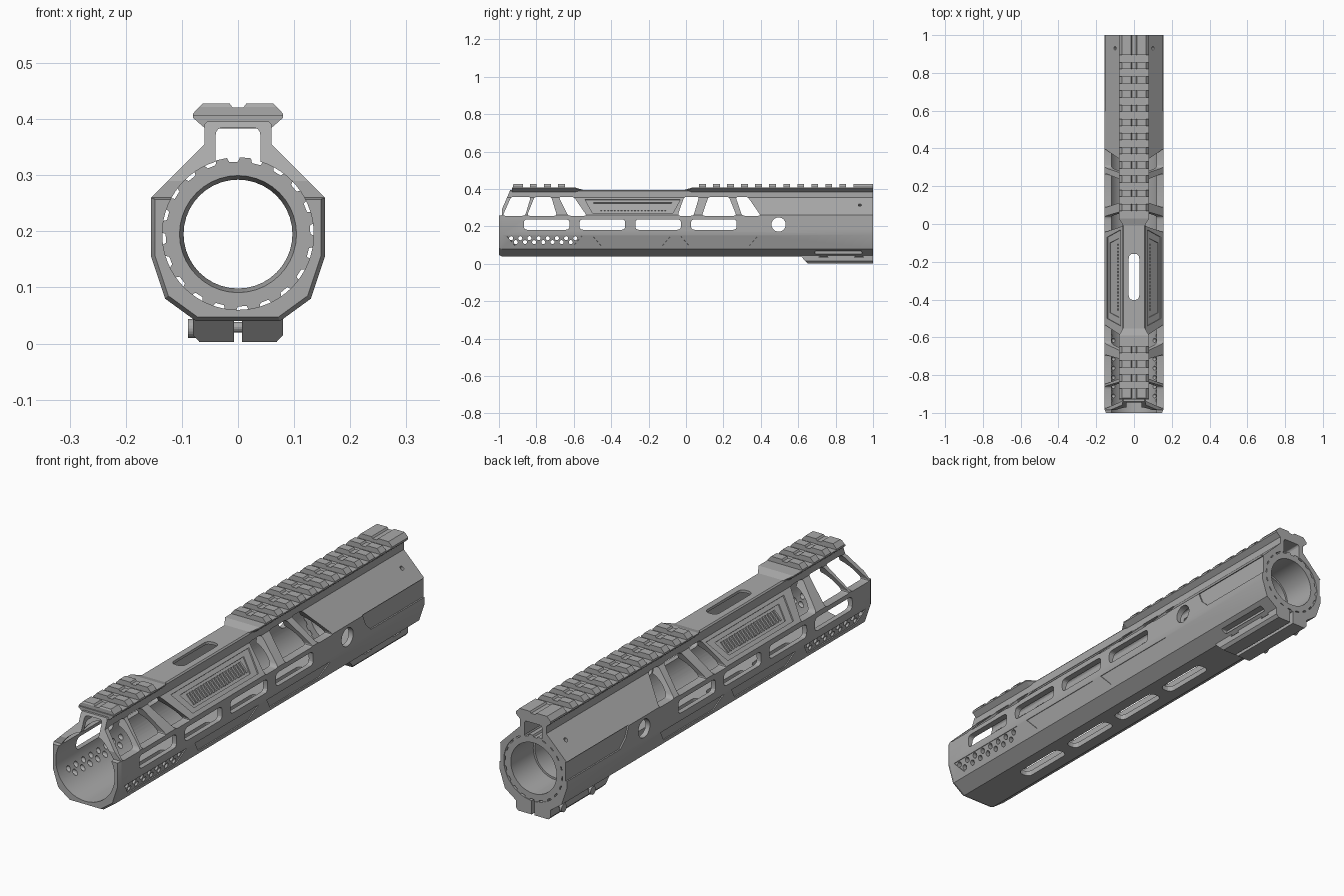
import bpy, bmesh, math
from mathutils import Vector

if "Cube" in bpy.data.objects:
    bpy.data.objects.remove(bpy.data.objects["Cube"])

grey = bpy.data.materials.new("anodised_grey")
grey.use_nodes = True
grey.diffuse_color = (0.4, 0.4, 0.4, 1)
grey.node_tree.nodes["Principled BSDF"].inputs["Base Color"].default_value = (0.4, 0.4, 0.4, 1)

X, Y, Z = Vector((1, 0, 0)), Vector((0, 1, 0)), Vector((0, 0, 1))
O = Vector((0, 0, 0))
BORE_Z = 0.195
# Each frame: origin, two drawing directions, extrusion direction
ALONG_Y, ALONG_X, ALONG_Z = (O, X, Z, Y), (O, Y, Z, X), (O, X, Y, Z)
UP = Vector((-1, 0, 1)).normalized()
UPPER_SLOPE = (Vector((0.1075, 0, 0.3075)), Y, UP, Y.cross(UP))
LOW = Vector((0.025, 0, 0.075)).normalized()
LOWER_SLOPE = (Vector((0.1425, 0, 0.1175)), Y, LOW, Y.cross(LOW))


def circle(u, v, r, n=48):
    return [(u + r * math.cos(math.tau * i / n), v + r * math.sin(math.tau * i / n)) for i in range(n)]


def rounded(points, r, steps=4):
    """Round the corners of a polygon."""
    out = []
    for i, p in enumerate(points):
        p, a, b = (Vector(q) for q in (p, points[i - 1], points[(i + 1) % len(points)]))
        s, e = p + (a - p).normalized() * r, p + (b - p).normalized() * r
        for k in range(steps + 1):
            t = k / steps
            out.append(tuple(s * (1 - t) ** 2 + p * 2 * t * (1 - t) + e * t * t))
    return out


def rect(u0, u1, v0, v1):
    return [(u0, v0), (u1, v0), (u1, v1), (u0, v1)]


def symmetric(half):
    return half + [(-u, v) for u, v in reversed(half)]


def prism(bm, pts, a, b, frame, ends=((1, 1), (1, 1)), pivot=(0, 0), mirror=False):
    """Extrude a 2D outline from a to b; ends scale the outline at each end."""
    o, u, v, w = frame
    for flip in ((1, -1) if mirror else (1,)):
        rings = []
        for t, (su, sv) in zip((a, b), ends):
            ring = []
            for p in pts:
                c = o + u * (pivot[0] + (p[0] - pivot[0]) * su) + v * (pivot[1] + (p[1] - pivot[1]) * sv) + w * t
                ring.append(bm.verts.new((c.x * flip, c.y, c.z)))
            rings.append(ring)
        faces = [bm.faces.new(r) for r in rings]
        for i in range(len(pts)):
            j = (i + 1) % len(pts)
            faces.append(bm.faces.new((rings[0][i], rings[0][j], rings[1][j], rings[1][i])))
        bmesh.ops.recalc_face_normals(bm, faces=faces)


def finish(name, bm):
    mesh = bpy.data.meshes.new(name)
    bm.to_mesh(mesh)
    bm.free()
    mesh.materials.append(grey)
    ob = bpy.data.objects.new(name, mesh)
    bpy.context.scene.collection.objects.link(ob)
    return ob


def cut(ob, bm):
    """Subtract the cutter shapes from an object, then drop the cutter."""
    tool = finish("cutter", bm)
    tool.hide_render = True
    mod = ob.modifiers.new("cut", "BOOLEAN")
    mod.operation, mod.solver, mod.object = "DIFFERENCE", "EXACT", tool
    bpy.context.view_layer.update()
    mesh = bpy.data.meshes.new_from_object(ob.evaluated_get(bpy.context.evaluated_depsgraph_get()))
    ob.modifiers.clear()
    ob.data = mesh
    bpy.data.objects.remove(tool)


# Faceted tube with a small chamfer on the front edge
shell = symmetric([(0.075, 0.04), (0.13, 0.08), (0.155, 0.155), (0.155, 0.26),
                   (0.06, 0.355), (0.06, 0.39), (0.055, 0.396)])
bm = bmesh.new()
prism(bm, shell, -0.985, 1, ALONG_Y)
body = finish("handguard_body", bm)
bm = bmesh.new()
prism(bm, shell[:4] + shell[-4:], -1, -0.985, ALONG_Y, ((0.955, 0.955), (1, 1)), (0, BORE_Z))
tip = finish("front_chamfer", bm)

# Bore, top tunnel and slanted muzzle end
for ob in (body, tip):
    bm = bmesh.new()
    prism(bm, circle(0, BORE_Z, 0.135, 64), -1.1, 1.1, ALONG_Y)
    cut(ob, bm)
bm = bmesh.new()
prism(bm, rounded(rect(-0.04, 0.04, 0.25, 0.385), 0.015), -1.1, 1.1, ALONG_Y)
cut(body, bm)
bm = bmesh.new()
prism(bm, [(-1.1, 0.255), (-1, 0.255), (-0.92, 0.44), (-1.1, 0.44)], -0.3, 0.3, ALONG_X)
cut(body, bm)

# Windows, side slots, vent holes and cross hole, straight through
bm = bmesh.new()
LO, HI = 0.257, 0.358
windows = [(-0.98, -0.86, -0.83, -0.935), (-0.85, -0.69, -0.72, -0.81), (-0.63, -0.53, -0.6, -0.68),
           (-0.045, 0.04, 0.07, -0.01), (0.085, 0.27, 0.23, 0.12), (0.3, 0.4, 0.33, 0.265)]
for a, b, c, d in windows:
    prism(bm, rounded([(a, LO), (b, LO), (c, HI), (d, HI)], 0.014), -0.3, 0.3, ALONG_X)
for i in range(4):
    y = -0.745 + 0.298 * i
    prism(bm, rounded(rect(y - 0.122, y + 0.122, 0.182, 0.238), 0.02), -0.3, 0.3, ALONG_X)
for i in range(8):
    prism(bm, circle(-0.935 + 0.049 * i, 0.137, 0.011, 12), -0.3, 0.3, ALONG_X)
    if i < 7:
        prism(bm, circle(-0.91 + 0.049 * i, 0.116, 0.011, 12), -0.3, 0.3, ALONG_X)
prism(bm, circle(0.495, 0.21, 0.038, 32), -0.3, 0.3, ALONG_X)
cut(body, bm)

# Shallow recesses, bottom and top slots, clamp split
bm = bmesh.new()
prism(bm, [(-0.54, 0.052), (-0.03, 0.052), (-0.07, -0.05), (-0.5, -0.05)], -0.006, 0.05, UPPER_SLOPE, mirror=True)
for a, b in ((-0.96, -0.555), (-0.5, -0.08), (-0.03, 0.385)):
    prism(bm, [(a, 0.034), (b, 0.034), (b - 0.045, -0.021), (a + 0.045, -0.021)], -0.004, 0.03, LOWER_SLOPE, mirror=True)
prism(bm, [(0.595, 0.262), (0.615, 0.215), (0.65, 0.183), (1.1, 0.183), (1.1, 0.262)], 0.149, 0.2, ALONG_X, mirror=True)
prism(bm, circle(0.93, 0.01, 0.009, 12), -0.05, 0.05, UPPER_SLOPE, mirror=True)
prism(bm, rounded(rect(0.69, 0.94, 0.052, 0.068), 0.006), 0.085, 0.2, ALONG_X, mirror=True)
for i in range(4):
    y = -0.58 + 0.3 * i
    prism(bm, rounded(rect(-0.028, 0.028, y - 0.122, y + 0.122), 0.025), 0, 0.12, ALONG_Z)
prism(bm, rounded(rect(-0.028, 0.028, -0.402, -0.158), 0.025), 0.36, 0.45, ALONG_Z)
prism(bm, rect(-0.007, 0.007, -0.1, 0.08), 0.62, 1.1, ALONG_Y)
cut(body, bm)
bm = bmesh.new()
prism(bm, [(-0.495, 0.034), (-0.075, 0.034), (-0.1, -0.034), (-0.47, -0.034)], -0.011, 0.05, UPPER_SLOPE, mirror=True)
cut(body, bm)

# Grip ribs inside the slanted panels
bm = bmesh.new()
for i in range(20):
    y = -0.457 + 0.018 * i
    prism(bm, rect(y, y + 0.009, -0.024, 0.024), -0.012, -0.006, UPPER_SLOPE, mirror=True)
finish("grip_ribs", bm)

# Top rails: dovetail bases with tapered ends, then evenly spaced teeth
base = symmetric([(0.058, 0.383), (0.08, 0.402), (0.08, 0.407)])
tooth = symmetric([(0.08, 0.405), (0.08, 0.41), (0.063, 0.428), (0.015, 0.428), (0.010, 0.421)])
bm = bmesh.new()
for a, b in ((-0.93, -0.59), (0.03, 1)):
    prism(bm, base, a, b, ALONG_Y)
for wide, narrow in ((-0.59, -0.55), (0.03, -0.01)):
    prism(bm, base, wide, narrow, ALONG_Y, ((1, 1), (0.7, 0.5)), (0, 0.383))
finish("rail_bases", bm)
bm = bmesh.new()
prism(bm, tooth, -0.925, -0.872, ALONG_Y)
starts = [-0.834 + 0.075 * i for i in range(3)] + [0.07 + 0.075 * i for i in range(11)]
for y in starts:
    prism(bm, tooth, y, y + 0.036, ALONG_Y)
prism(bm, tooth, 0.895, 1, ALONG_Y)
teeth = finish("rail_teeth", bm)
bm = bmesh.new()
prism(bm, [(-1, 0.39), (-0.937, 0.4), (-0.915, 0.44), (-1, 0.44)], -0.3, 0.3, ALONG_X)
cut(teeth, bm)

# Notched barrel nut
NOTCHES = 20
gear = []
for i in range(NOTCHES):
    for k, r in ((0, 0.129), (0.38, 0.129), (0.46, 0.137), (0.92, 0.137)):
        ang = math.tau * (i + k) / NOTCHES
        gear.append((r * math.cos(ang), BORE_Z + r * math.sin(ang)))
bm = bmesh.new()
prism(bm, gear, 0.62, 0.997, ALONG_Y)
nut = finish("barrel_nut", bm)
for r, a, b, scale in ((0.097, 0.5, 1.1, 1), (0.105, 0.85, 1.1, 1), (0.097, 0.61, 0.65, 1.1)):
    bm = bmesh.new()
    prism(bm, circle(0, BORE_Z, r, 40), a, b, ALONG_Y, ((scale, scale), (1, 1)), (0, BORE_Z))
    cut(nut, bm)

# Split clamp under the rear
bm = bmesh.new()
prism(bm, [(0.605, 0.05), (0.65, 0.003), (1, 0.003), (1, 0.05)], 0.007, 0.08, ALONG_X, mirror=True)
clamp = finish("clamp_lugs", bm)
bm = bmesh.new()
prism(bm, [(0.068, -0.01), (0.068, 0.002), (0.081, 0.016), (0.1, 0.016), (0.1, -0.01)], 0.5, 1.1, ALONG_Y, mirror=True)
for y in (0.735, 0.925):
    prism(bm, [(y - 0.025, 0.035), (y + 0.025, 0.035), (y + 0.012, 0.052), (y - 0.012, 0.052)], 0.05, 0.2, ALONG_X, mirror=True)
cut(clamp, bm)
bm = bmesh.new()
for y in (0.735, 0.925):
    prism(bm, circle(y, 0.029, 0.009, 16), -0.075, 0.075, ALONG_X)
    prism(bm, circle(y, 0.027, 0.017, 20), -0.089, -0.07, ALONG_X)
finish("clamp_bolts", bm)

# Smooth the round surfaces while keeping edges sharp
bpy.ops.object.select_all(action="DESELECT")
for ob in (body, tip, nut):
    ob.select_set(True)
    bpy.context.view_layer.objects.active = ob
bpy.ops.object.shade_smooth_by_angle(angle=math.radians(20))
